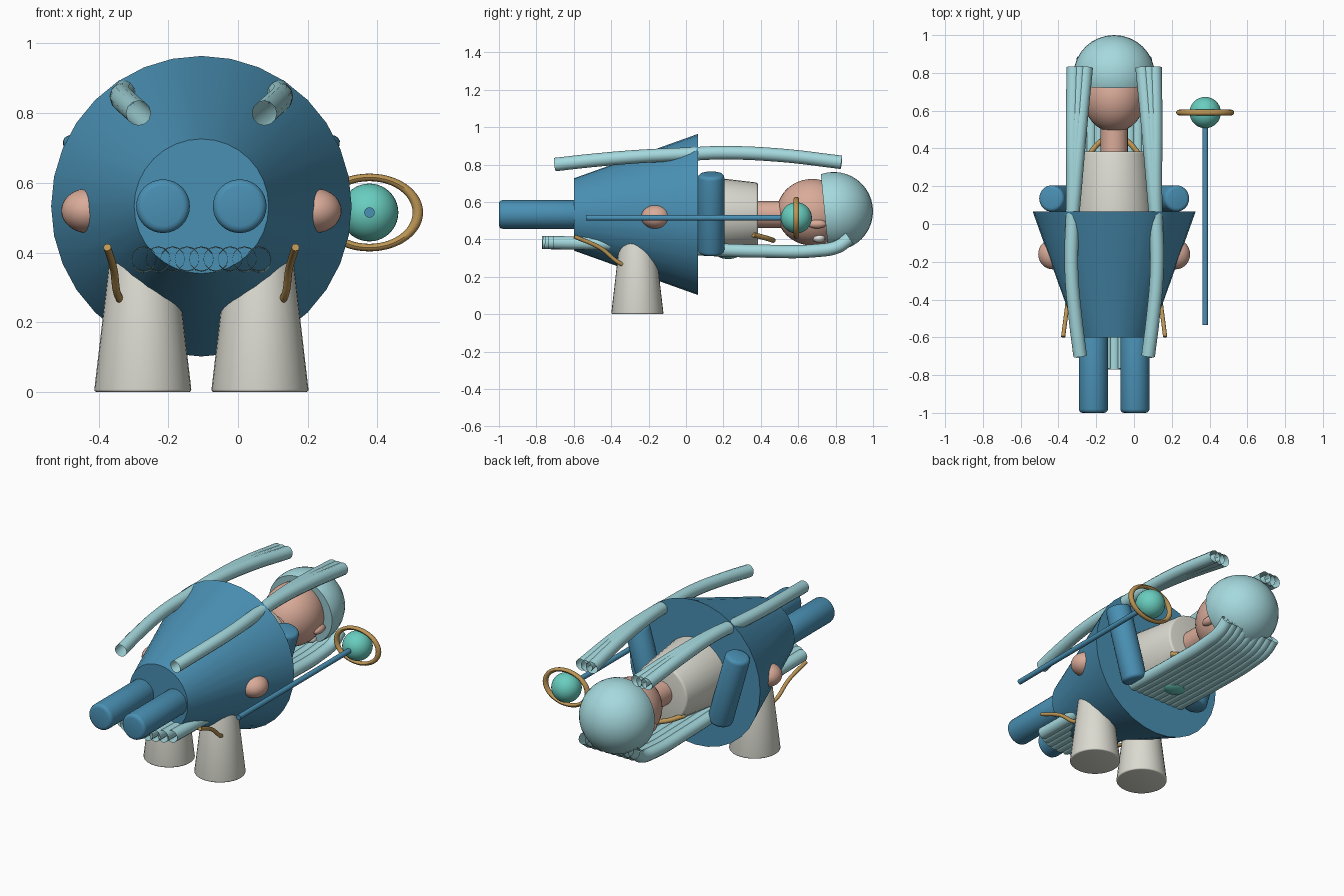
import bpy, bmesh, math
from mathutils import Vector, Matrix

if "Cube" in bpy.data.objects:
    bpy.data.objects.remove(bpy.data.objects["Cube"])

CX, CZ = -0.105, 0.533   # body axis, lying along y


def mat(name, c):
    m = bpy.data.materials.new(name)
    m.diffuse_color = (*c, 1)
    m.use_nodes = True
    m.node_tree.nodes["Principled BSDF"].inputs["Base Color"].default_value = m.diffuse_color
    return m


BLUE = mat("robe blue", (0.068, 0.279, 0.456))
HAIR = mat("pale aqua", (0.376, 0.694, 0.73))
SKIN = mat("skin", (0.70, 0.41, 0.32))
CLOTH = mat("pale grey cloth", (0.70, 0.70, 0.63))
GOLD = mat("gold", (0.50, 0.30, 0.09))
TEAL = mat("teal gem", (0.14, 0.61, 0.52))
WHITE = mat("eye white", (0.85, 0.85, 0.83))


def finish(o, name, m, bevel=0):
    o.name = name
    o.data.materials.append(m)
    bpy.ops.object.select_all(action='DESELECT')
    o.select_set(True)
    bpy.context.view_layer.objects.active = o
    if bevel:
        b = o.modifiers.new("bevel", 'BEVEL')
        b.width, b.segments, b.limit_method = bevel, 3, 'ANGLE'
        b.angle_limit = math.radians(50)
        bpy.ops.object.modifier_apply(modifier="bevel")
    bpy.ops.object.shade_smooth_by_angle(angle=math.radians(35))
    return o


def frustum(name, p, q, r1, r2, m, bevel=0, n=32):
    """Capped cone from point p to point q."""
    p, q = Vector(p), Vector(q)
    bpy.ops.mesh.primitive_cone_add(vertices=n, radius1=r1, radius2=r2, depth=(q - p).length,
                                    location=(p + q) / 2,
                                    rotation=(q - p).to_track_quat('Z', 'Y').to_euler())
    return finish(bpy.context.object, name, m, bevel)


def ellipsoid(name, c, r, m):
    bpy.ops.mesh.primitive_uv_sphere_add(segments=32, ring_count=20, radius=1, location=c)
    o = bpy.context.object
    o.data.transform(Matrix.Diagonal((*r, 1)))
    return finish(o, name, m)


def tube(name, pts, r, m, caps=False):
    """Smooth round tube through points."""
    cu = bpy.data.curves.new(name, 'CURVE')
    cu.dimensions, cu.bevel_depth, cu.bevel_resolution = '3D', r, 4
    cu.resolution_u, cu.use_fill_caps = 8, caps
    s = cu.splines.new('BEZIER')
    s.bezier_points.add(len(pts) - 1)
    for b, p in zip(s.bezier_points, pts):
        b.co = p
        b.handle_left_type = b.handle_right_type = 'AUTO'
    o = bpy.data.objects.new(name, cu)
    bpy.context.collection.objects.link(o)
    bpy.ops.object.select_all(action='DESELECT')
    o.select_set(True)
    bpy.context.view_layer.objects.active = o
    bpy.ops.object.convert(target='MESH')
    return finish(bpy.context.object, name, m)


# Robe skirt, torso, neck, head
frustum("skirt", (CX, -0.6, CZ), (CX, 0.065, CZ), 0.193, 0.431, BLUE)
frustum("torso", (CX, 0.0, CZ), (CX, 0.385, CZ), 0.215, 0.17, CLOTH, 0.012)
frustum("neck", (CX, 0.36, CZ), (CX, 0.54, CZ), 0.072, 0.072, SKIN)
ellipsoid("head", (CX, 0.675, 0.545), (0.165, 0.19, 0.178), SKIN)

# Hair cap: sphere cut flat on the face side
cap = ellipsoid("hair_cap", (CX, 0.79, 0.55), (0.215, 0.21, 0.21), HAIR)
bm = bmesh.new()
bm.from_mesh(cap.data)
cut = bmesh.ops.bisect_plane(bm, geom=bm.verts[:] + bm.edges[:] + bm.faces[:], plane_co=(0, -0.05, 0),
                             plane_no=(0, -1, -0.1), clear_outer=True)
bmesh.ops.edgeloop_fill(bm, edges=[e for e in cut["geom_cut"] if isinstance(e, bmesh.types.BMEdge)])
bm.to_mesh(cap.data)
bm.free()
finish(cap, "hair_cap", HAIR)

# Mirrored parts
for s, side in ((-1, "left"), (1, "right")):
    def P(dx, y, z):
        return (CX + s * dx, y, z)
    frustum(side + "_leg", P(0.11, -1, CZ), P(0.11, -0.55, CZ), 0.077, 0.077, BLUE, 0.02)
    frustum(side + "_sleeve", P(0.168, -0.26, 0), P(0.168, -0.26, 0.42), 0.14, 0.091, CLOTH, 0.008)
    frustum(side + "_arm", P(0.213, 0.135, 0.325), P(0.335, 0.135, 0.749), 0.07, 0.07, BLUE, 0.02)
    ellipsoid(side + "_hand", P(0.325, -0.16, 0.52), (0.077, 0.08, 0.064), SKIN)
    ellipsoid(side + "_ear", P(0.15, 0.70, 0.482), (0.025, 0.05, 0.024), SKIN)
    ellipsoid(side + "_eye", P(0.085, 0.71, 0.407), (0.035, 0.034, 0.025), WHITE)
    # Gold trim
    tube(side + "_trim", [P(0.27, -0.597, 0.415), P(0.252, -0.46, 0.355), P(0.235, -0.345, 0.268),
                          P(0.2, -0.26, 0.25)], 0.011, GOLD, True)
    # Long side locks: three strands that merge into one
    for k in range(3):
        f = k - 1
        tube(f"{side}_lock_{k}", [P(0.182 + 0.034 * f, 0.83, 0.812), P(0.2 + 0.02 * f, 0.5, 0.85),
                                  P(0.212 + 0.006 * f, 0.2, 0.863), P(0.222, 0.0, 0.855),
                                  P(0.226, -0.25, 0.843), P(0.205, -0.5, 0.822),
                                  P(0.18, -0.7, 0.80)], 0.036, HAIR)

# Gold collar below the neck
tube("collar", [(CX + dx, y, z) for dx, y, z in ((-0.14, 0.36, 0.425), (-0.06, 0.445, 0.402),
     (0, 0.465, 0.395), (0.06, 0.445, 0.402), (0.14, 0.36, 0.425))], 0.014, GOLD, True)

# Curtain of long hair along the underside
for i in range(9):
    t = (i - 4) / 4
    x = CX + 0.165 * t
    tube(f"back_hair_{i}", [(x, 0.875, 0.405), (x, 0.81, 0.36), (x, 0.7, 0.34), (x, 0.4, 0.337),
                            (x, 0.1, 0.347), (x, -0.3, 0.372), (x, -0.77 + 0.06 * t * t, 0.383)],
         0.035, HAIR)
ellipsoid("brooch", (CX, 0.225, 0.325), (0.07, 0.065, 0.03), TEAL)

# Staff with ringed orb
SX, SZ = 0.377, 0.515
frustum("staff", (SX, -0.535, SZ), (SX, 0.54, SZ), 0.015, 0.015, BLUE, n=20)
ellipsoid("orb", (SX, 0.59, SZ), (0.083, 0.083, 0.083), TEAL)
bpy.ops.mesh.primitive_torus_add(major_radius=0.139, minor_radius=0.015, major_segments=48,
                                 minor_segments=12, location=(SX, 0.59, SZ),
                                 rotation=(math.pi / 2, 0, 0))
ring = bpy.context.object
ring.data.transform(Matrix.Diagonal((1, 0.725, 1, 1)))
finish(ring, "orb_ring", GOLD)
